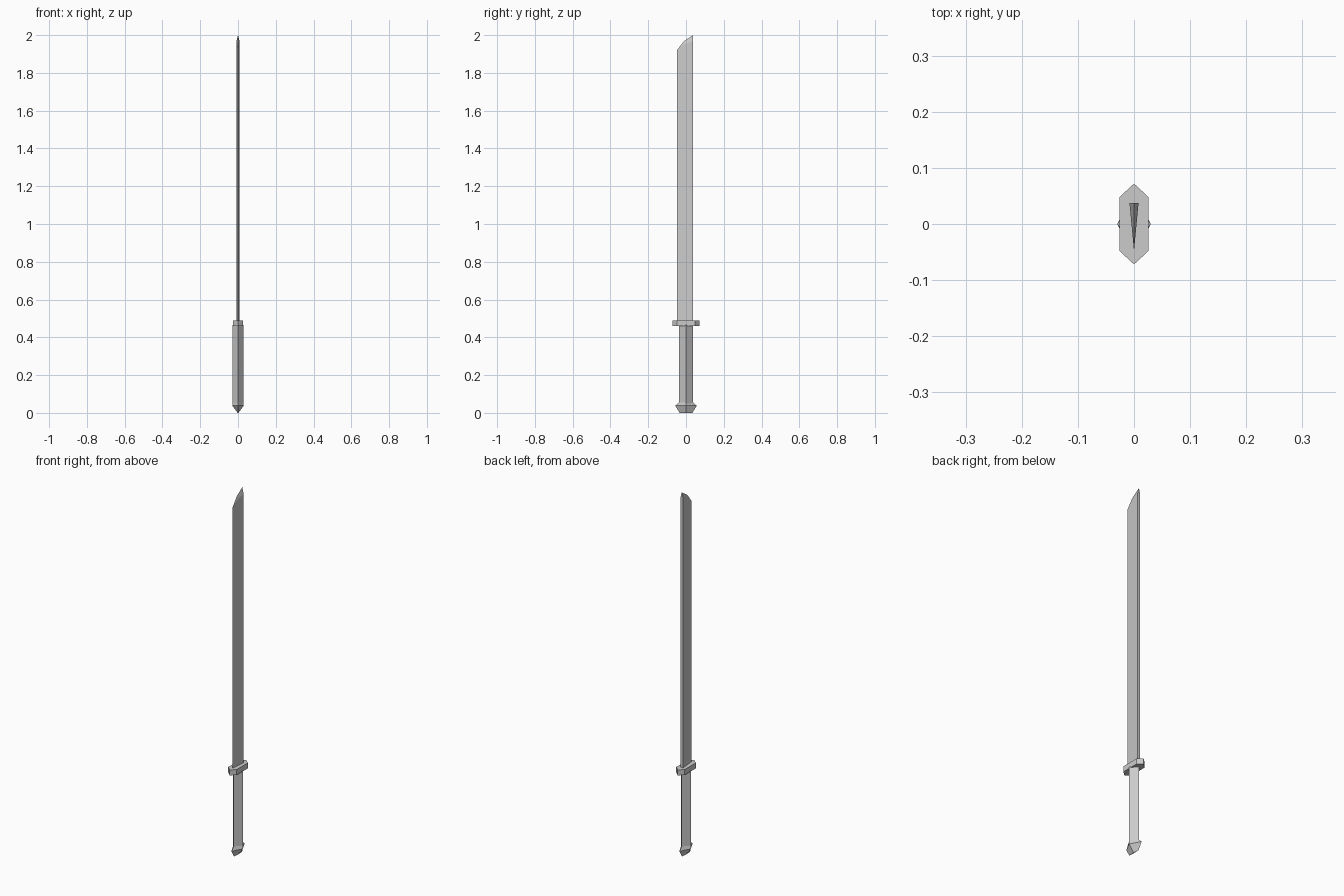
import bpy
import bmesh

if "Cube" in bpy.data.objects:
    bpy.data.objects.remove(bpy.data.objects["Cube"])


def loft(name, rings):
    """Skin a stack of matching rings and cap both ends."""
    bm = bmesh.new()
    loops = [[bm.verts.new(p) for p in ring] for ring in rings]
    n = len(loops[0])
    for a, b in zip(loops, loops[1:]):
        for i in range(n):
            j = (i + 1) % n
            bm.faces.new((a[i], a[j], b[j], b[i]))
    bm.faces.new(loops[0][::-1])
    bm.faces.new(loops[-1])
    return finish(name, bm)


def finish(name, bm):
    bmesh.ops.remove_doubles(bm, verts=bm.verts, dist=1e-5)
    bmesh.ops.recalc_face_normals(bm, faces=bm.faces)
    mesh = bpy.data.meshes.new(name)
    bm.to_mesh(mesh)
    bm.free()
    obj = bpy.data.objects.new(name, mesh)
    bpy.context.collection.objects.link(obj)
    return obj


def diamond(x, y, z):
    return [(x, 0, z), (0, y, z), (-x, 0, z), (0, -y, z)]


def hexagon(x, y, tip, z):
    return [(x, -y, z), (x, y, z), (0, tip, z), (-x, y, z), (-x, -y, z), (0, -tip, z)]


# Grip and flared pommel, both diamond in section
loft("grip", [diamond(0.03, 0.037, z) for z in (0.05, 0.465)])
loft("pommel", [diamond(0.002, 0.034, 0), diamond(0.03, 0.057, 0.038),
                diamond(0.03, 0.037, 0.056)])

# Long hexagonal guard
loft("guard", [hexagon(0.026, 0.048, 0.072, z) for z in (0.46, 0.49)])

# Wedge blade: (y, half thickness, shoulder height, ridge height) from edge to spine
stations = [(-0.048, 0.0, 1.92, 1.92), (-0.012, 0.0034, 1.95, 1.967),
            (0.037, 0.008, 1.968, 2.0)]
loft("blade", [[(-t, y, 0.485), (t, y, 0.485), (t, y, s), (0, y, r), (-t, y, s)]
               for y, t, s, r in stations[1:]])
blade = bpy.data.objects["blade"]

# Replace the front cap with the sharpened cutting edge
bm = bmesh.new()
bm.from_mesh(blade.data)
front_y = stations[1][0]
cap = [f for f in bm.faces if all(abs(v.co.y - front_y) < 1e-5 for v in f.verts)]
bmesh.ops.delete(bm, geom=cap, context='FACES_ONLY')
low = bm.verts.new((0, stations[0][0], 0.485))
top = bm.verts.new((0, stations[0][0], stations[0][3]))
ring = [v for v in bm.verts if abs(v.co.y - front_y) < 1e-5]
ridge = max(ring, key=lambda v: v.co.z)
base = [v for v in ring if v.co.z < 1]
for side in (-1, 1):
    b, s = sorted((v for v in ring if v.co.x * side > 1e-4), key=lambda v: v.co.z)
    bm.faces.new((low, b, s, top))
    bm.faces.new((top, s, ridge))
bm.faces.new((low, base[0], base[1]))
bmesh.ops.recalc_face_normals(bm, faces=bm.faces)
bm.to_mesh(blade.data)
bm.free()
